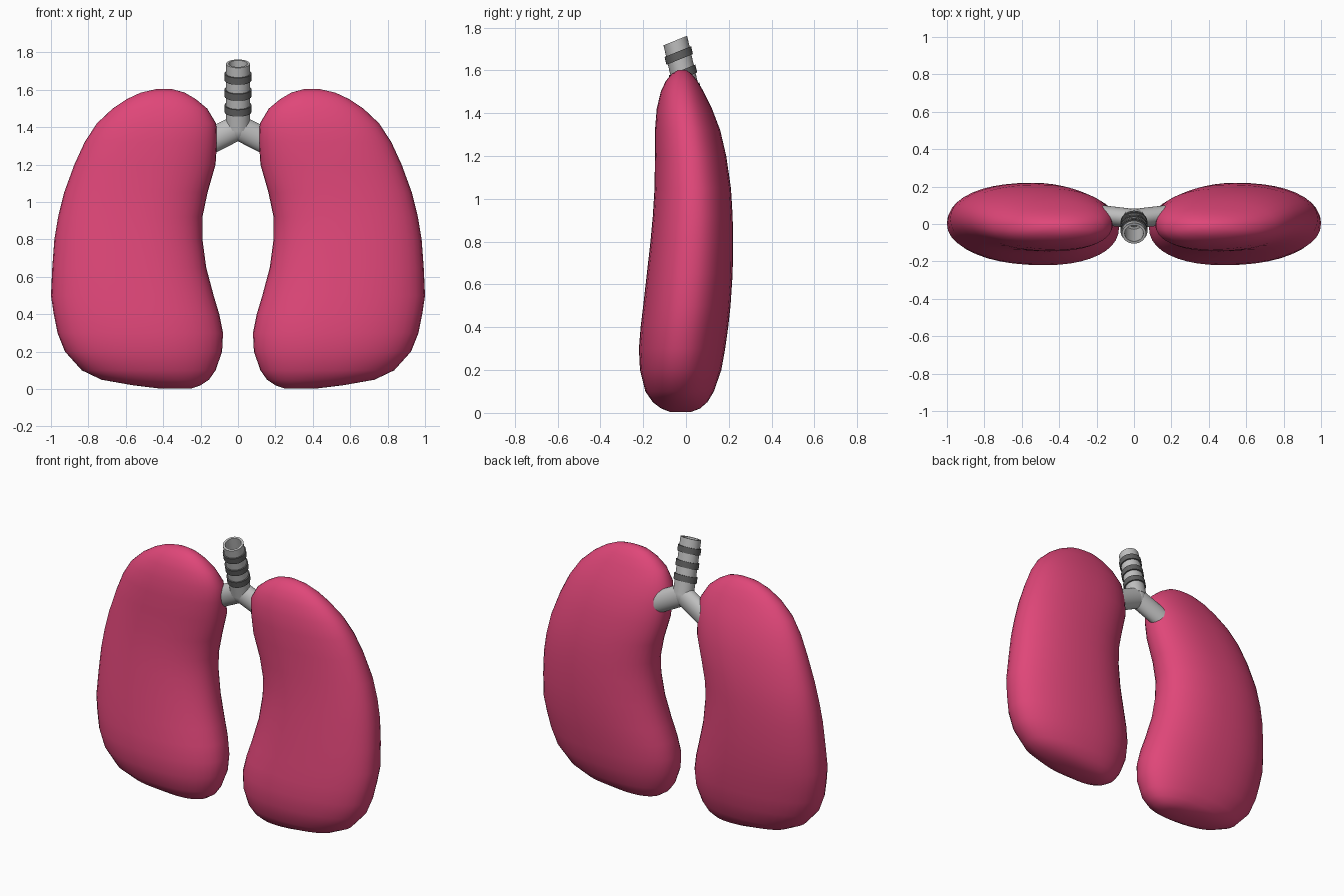
import bpy, bmesh, math
from mathutils import Matrix, Vector

if "Cube" in bpy.data.objects:
    bpy.data.objects.remove(bpy.data.objects["Cube"])


def material(name, rgb):
    m = bpy.data.materials.new(name)
    m.diffuse_color = (*rgb, 1)
    m.use_nodes = True
    m.node_tree.nodes["Principled BSDF"].inputs["Base Color"].default_value = m.diffuse_color
    return m


PINK = material("lung pink", (0.74, 0.062, 0.19))
LIGHT = material("light grey", (0.52, 0.52, 0.52))
DARK = material("dark grey", (0.12, 0.12, 0.12))


def finish(bm, name, mat, matrix=None, angle=40):
    if matrix:
        bm.transform(matrix)
    bmesh.ops.recalc_face_normals(bm, faces=bm.faces[:])
    me = bpy.data.meshes.new(name)
    bm.to_mesh(me)
    bm.free()
    me.materials.append(mat)
    ob = bpy.data.objects.new(name, me)
    bpy.context.collection.objects.link(ob)
    bpy.ops.object.select_all(action='DESELECT')
    ob.select_set(True)
    bpy.context.view_layer.objects.active = ob
    bpy.ops.object.shade_smooth_by_angle(angle=math.radians(angle))
    return ob


def bridge(bm, rings):
    for a, b in zip(rings, rings[1:]):
        n = len(a)
        for i in range(n):
            j = (i + 1) % n
            bm.faces.new((a[i], a[j], b[j], b[i]))


# Lung cross-sections: z, inner x, outer x, front y, back y
SECTIONS = [
    (0.003, .25, .42, -.07, .02), (0.02, .20, .56, -.115, .065),
    (0.05, .155, .73, -.155, .10), (0.10, .12, .835, -.19, .13),
    (0.20, .085, .925, -.215, .165), (0.30, .08, .965, -.22, .183),
    (0.40, .10, .985, -.212, .197), (0.50, .13, 1.0, -.20, .208),
    (0.65, .17, .993, -.183, .218), (0.80, .19, .982, -.166, .22),
    (0.92, .19, .962, -.155, .218), (1.05, .163, .93, -.147, .21),
    (1.20, .12, .875, -.145, .188), (1.32, .112, .82, -.145, .16),
    (1.42, .117, .755, -.137, .122), (1.50, .165, .67, -.118, .083),
    (1.55, .225, .595, -.095, .054), (1.585, .285, .52, -.066, .025),
    (1.603, .35, .44, -.035, .0),
]


def lung(name, side):
    bm = bmesh.new()
    n, p = 40, 2 / 2.2
    rings = []
    for z, xi, xo, yf, yb in SECTIONS:
        cx, cy = xi + 0.45 * (xo - xi), (yf + yb) / 2
        ring = []
        for i in range(n):
            t = 2 * math.pi * i / n
            c, s = math.cos(t), math.sin(t)
            rx = xo - cx if c > 0 else cx - xi
            x = cx + rx * math.copysign(abs(c) ** p, c)
            y = cy + (yb - yf) / 2 * math.copysign(abs(s) ** p, s)
            ring.append(bm.verts.new((side * x, y, z)))
        rings.append(ring)
    bridge(bm, rings)
    bm.faces.new(rings[0])
    bm.faces.new(rings[-1])
    finish(bm, name, PINK, angle=80)


lung("right_lung", 1)
lung("left_lung", -1)

# Airway is built upright, then leaned towards the front
LEAN = (Matrix.Translation((0, 0.028, 1.4))
        @ Matrix.Diagonal((1, 0.9, 1.2, 1))
        @ Matrix.Rotation(math.radians(17), 4, 'X'))


def revolve(name, profile, mat, closed=False, n=32):
    bm = bmesh.new()
    rings = [[bm.verts.new((r * math.cos(2 * math.pi * i / n),
                            r * math.sin(2 * math.pi * i / n), z))
              for i in range(n)] for r, z in profile]
    bridge(bm, rings + rings[:1] if closed else rings)
    if not closed:
        bm.faces.new(rings[0])
        bm.faces.new(rings[-1])
    finish(bm, name, mat, LEAN)


# Windpipe with a hollow top
revolve("windpipe", [(.064, 0), (.064, .296), (.05, .296), (.05, .05)], LIGHT)

# Cartilage bands
for k, z in enumerate((.087, .160, .235)):
    revolve(f"windpipe_band_{k + 1}",
            [(.06, z - .016), (.072, z - .016), (.072, z + .016), (.06, z + .016)],
            DARK, closed=True)

# Bronchi branching into the lungs
for name, side in (("right_bronchus", 1), ("left_bronchus", -1)):
    end = Vector((side * 0.175, 0, -0.078))
    bm = bmesh.new()
    turn = end.to_track_quat('Z', 'Y').to_matrix().to_4x4()
    bmesh.ops.create_cone(bm, cap_ends=True, segments=32, radius1=.058, radius2=.058,
                          depth=end.length,
                          matrix=Matrix.Translation(end / 2) @ turn)
    finish(bm, name, LIGHT, LEAN)

# Rounded joint where the windpipe splits
bm = bmesh.new()
bmesh.ops.create_uvsphere(bm, u_segments=32, v_segments=16, radius=.0615)
finish(bm, "windpipe_fork", LIGHT, LEAN)
